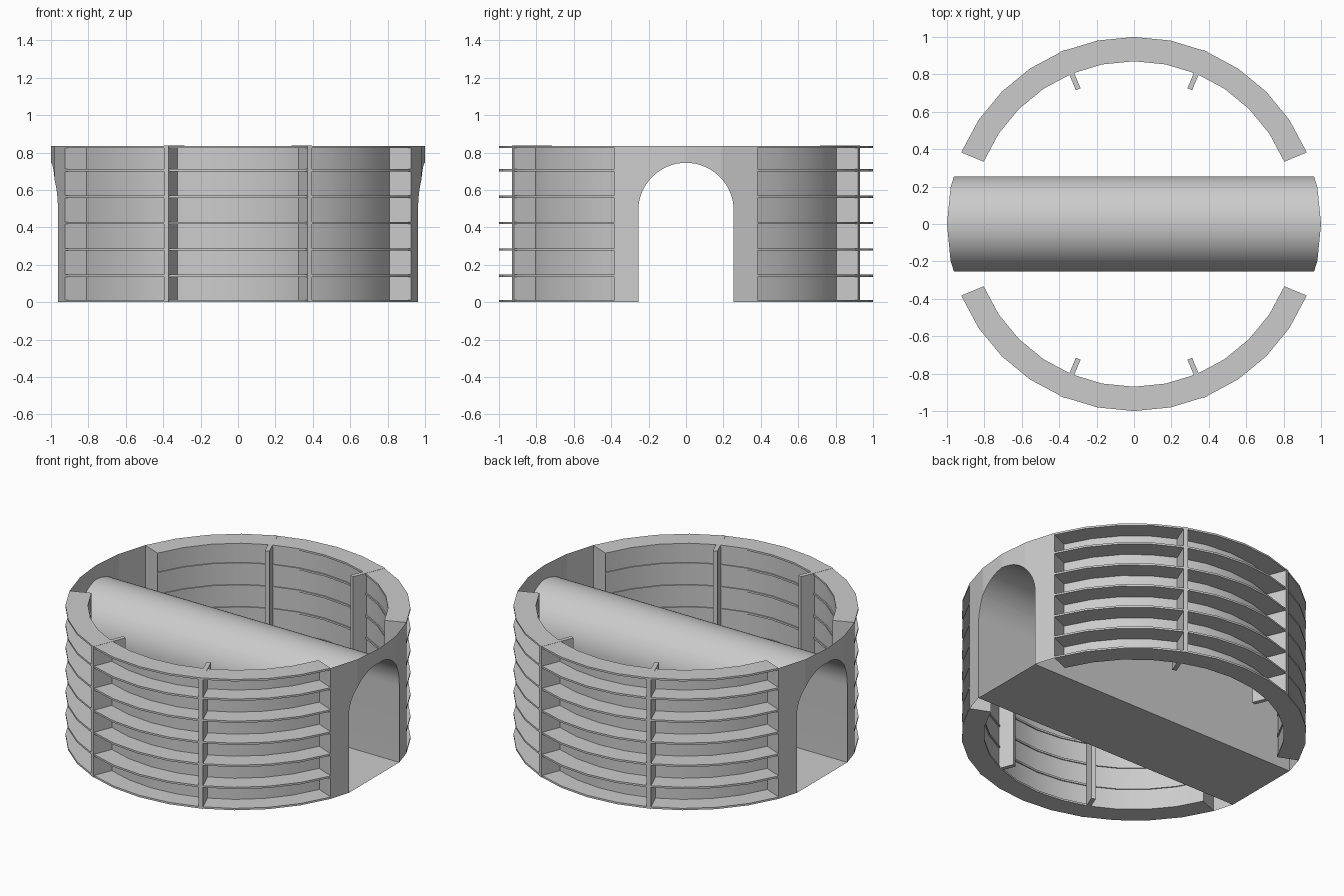
import bpy
from math import sin, cos, pi, radians, sqrt

cube = bpy.data.objects.get("Cube")
if cube:
    bpy.data.objects.remove(cube, do_unlink=True)

HEIGHT = 0.836
R_OUT, R_IN, R_PANEL = 1.0, 0.87, 0.877
STEP = 2 * pi / 32
ARCH_R, SPRING = 0.255, 0.49

grey = bpy.data.materials.new("plain_grey")
grey.use_nodes = True
grey.diffuse_color = (0.6, 0.6, 0.6, 1)
grey.node_tree.nodes["Principled BSDF"].inputs["Base Color"].default_value = (0.6, 0.6, 0.6, 1)


def build(name, verts, faces):
    mesh = bpy.data.meshes.new(name)
    mesh.from_pydata(verts, [], faces)
    mesh.materials.append(grey)
    obj = bpy.data.objects.new(name, mesh)
    bpy.context.collection.objects.link(obj)
    bpy.ops.object.select_all(action="DESELECT")
    obj.select_set(True)
    bpy.context.view_layer.objects.active = obj
    bpy.ops.object.shade_smooth_by_angle(angle=radians(30))
    return obj


def loft(name, rows, closed=False):
    """Skin a list of equally long point rows."""
    n = len(rows[0])
    verts = [p for row in rows for p in row]
    faces = []
    for i in range(len(rows) - 1):
        for j in range(n if closed else n - 1):
            k = (j + 1) % n
            faces.append((i * n + j, (i + 1) * n + j, (i + 1) * n + k, i * n + k))
    if closed:
        faces += [tuple(range(n)), tuple(reversed(range((len(rows) - 1) * n, len(verts))))]
    return build(name, verts, faces)


def polar(r, a, z):
    return (r * cos(a), r * sin(a), z)


def wall_x(y):
    """Outer ring outline near the portals."""
    i = min(int(abs(y) / sin(STEP)), 1)
    y0, y1 = sin(i * STEP), sin((i + 1) * STEP)
    t = min((abs(y) - y0) / (y1 - y0), 1)
    return cos(i * STEP) * (1 - t) + cos((i + 1) * STEP) * t


# Shelving on both halves of the ring
for side, turn in (("back", 0), ("front", pi)):
    angles = [turn + STEP * i for i in range(2, 15)]
    for i in range(7):
        mid = min(max(0.423 + (i - 3) * 0.141, 0.006), HEIGHT - 0.006)
        section = [(R_IN, mid - 0.006), (R_OUT, mid - 0.006),
                   (R_OUT, mid + 0.006), (R_IN, mid + 0.006)]
        loft(f"{side}_shelf_{i + 1}",
             [[polar(r, a, z) for r, z in section] for a in angles], True)
    # Curved panel behind the shelves
    loft(f"{side}_panel",
         [[polar(R_PANEL, a, 0.002), polar(R_PANEL, a, HEIGHT - 0.002)] for a in angles])
    # Closed ends next to the tunnel
    for end, a in (("first", angles[0]), ("last", angles[-1])):
        loft(f"{side}_{end}_end_wall",
             [[polar(r, a, 0), polar(r, a, HEIGHT)] for r in (R_IN, R_OUT)])
    # Upright dividers that reach inside the ring
    for end, a in (("first", turn + 6 * STEP), ("last", turn + 10 * STEP)):
        rows = []
        for r in (0.78, R_OUT + 0.001):
            cx, cy = r * cos(a), r * sin(a)
            dx, dy = -sin(a) * 0.0135, cos(a) * 0.0135
            rows.append([(cx - dx, cy - dy, 0), (cx + dx, cy + dy, 0),
                         (cx + dx, cy + dy, HEIGHT + 0.001), (cx - dx, cy - dy, HEIGHT + 0.001)])
        loft(f"{side}_{end}_divider", rows, True)

# Arch profile, with the corners of the ring outline included
ys = sorted([-ARCH_R * cos(pi * i / 32) for i in range(33)] + [-sin(STEP), sin(STEP)])
arch = [(y, SPRING + sqrt(max(ARCH_R ** 2 - y * y, 0))) for y in ys]
profile = [(-ARCH_R, 0)] + arch + [(ARCH_R, 0)]

# Tunnel vault and floor
loft("tunnel_vault", [[(-wall_x(y), y, z), (wall_x(y), y, z)] for y, z in profile])
fx = wall_x(ARCH_R)
loft("tunnel_floor", [[(-fx, -ARCH_R, 0), (fx, -ARCH_R, 0)], [(-fx, ARCH_R, 0), (fx, ARCH_R, 0)]])

# Portal walls around the arch openings
edge = sin(2 * STEP)
columns = [(-edge, 0), (-ARCH_R, 0)] + arch + [(ARCH_R, 0), (edge, 0)]
for name, s in (("left", 1), ("right", -1)):
    loft(f"{name}_portal_wall",
         [[(s * wall_x(y), y, z), (s * wall_x(y), y, HEIGHT)] for y, z in columns[::-s]])
